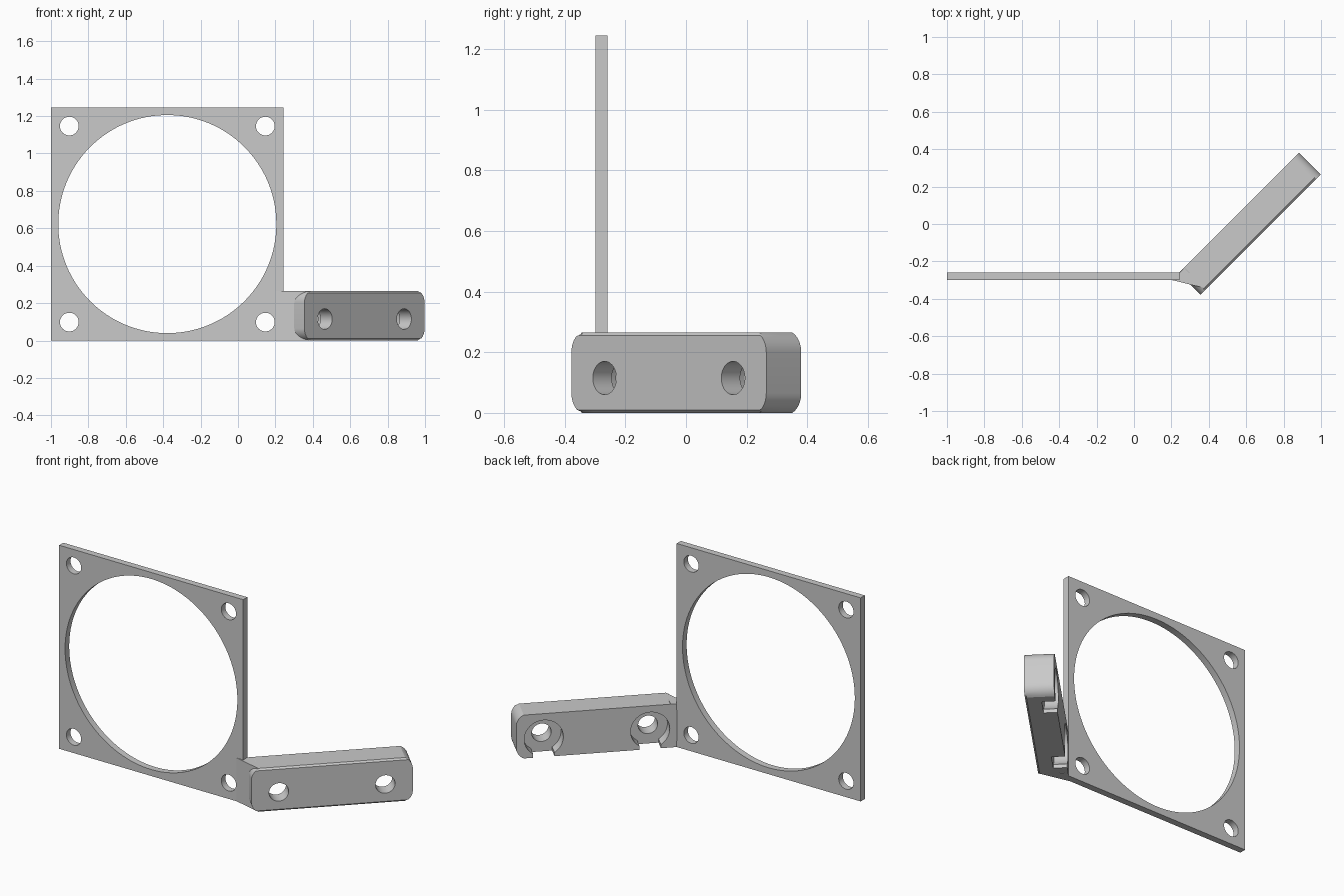
import bpy, bmesh
from math import sin, cos, acos, pi, radians
from mathutils import Matrix, Vector

cube = bpy.data.objects.get("Cube")
if cube:
    bpy.data.objects.remove(cube, do_unlink=True)

grey = bpy.data.materials.new("plain grey")
grey.use_nodes = True
grey.diffuse_color = (0.585, 0.585, 0.585, 1)
grey.node_tree.nodes["Principled BSDF"].inputs["Base Color"].default_value = grey.diffuse_color


def frame(a, b, c, origin):
    """Matrix that maps a profile (a, b) and its depth (c) into the world."""
    m = Matrix((a, b, c)).transposed().to_4x4()
    m.translation = Vector(origin)
    return m


def ring(cx, cy, r, n=48):
    return [(cx + r * cos(2 * pi * i / n), cy + r * sin(2 * pi * i / n)) for i in range(n)]


def add_loop(bm, points, depth):
    return [bm.verts.new((a, b, depth)) for a, b in points]


def cap(bm, loops, depth):
    """Fill a flat outline, leaving the further loops open as holes."""
    edges = []
    for points in loops:
        verts = add_loop(bm, points, depth)
        edges += [bm.edges.new((verts[i - 1], verts[i])) for i in range(len(verts))]
    bmesh.ops.triangle_fill(bm, use_beauty=True, edges=edges, normal=(0, 0, 1))


def wall(bm, points_a, depth_a, points_b, depth_b):
    """Join two matching outlines with a band of quads."""
    va, vb = add_loop(bm, points_a, depth_a), add_loop(bm, points_b, depth_b)
    for i in range(len(va)):
        bm.faces.new((va[i - 1], va[i], vb[i], vb[i - 1]))


def finish(bm, name, matrix):
    bmesh.ops.remove_doubles(bm, verts=bm.verts, dist=0.00001)
    bm.transform(matrix)
    bmesh.ops.recalc_face_normals(bm, faces=bm.faces)
    mesh = bpy.data.meshes.new(name)
    bm.to_mesh(mesh)
    bm.free()
    mesh.materials.append(grey)
    obj = bpy.data.objects.new(name, mesh)
    bpy.context.collection.objects.link(obj)
    bpy.ops.object.select_all(action="DESELECT")
    obj.select_set(True)
    bpy.context.view_layer.objects.active = obj
    bpy.ops.object.shade_smooth_by_angle(angle=radians(20))


def prism(name, loops, start, end, matrix):
    """Solid plate: the first loop is the outline, the rest are through holes."""
    bm = bmesh.new()
    cap(bm, loops, start)
    cap(bm, loops, end)
    for points in loops:
        wall(bm, points, start, points, end)
    finish(bm, name, matrix)


X, Y, Z = Vector((1, 0, 0)), Vector((0, 1, 0)), Vector((0, 0, 1))

# Square ring plate with a large opening and four corner holes
HALF = 0.6225
loops = [[(-HALF, -HALF), (HALF, -HALF), (HALF, HALF), (-HALF, HALF)], ring(0, 0, 0.583, 128)]
loops += [ring(sx * 0.524, sz * 0.524, 0.05) for sx in (-1, 1) for sz in (-1, 1)]
prism("ring_plate", loops, -0.299, -0.259, frame(X, Z, Y, (-0.378, 0, HALF)))

# Angled mounting arm: outline with rounded ends
LONG, THICK, TALL = 0.909, 0.163, 0.265
CHAMFER, POCKET = 0.01, 0.088
HOLE_Z, HOLE_R, POCKET_R, SLOT = 0.115, 0.055, 0.11, 0.06
R, STEPS = 0.071, 8
angles = [radians(66) * i / STEPS for i in range(STEPS + 1)]
bend = [(R - R * cos(t), R * sin(t) - R * sin(angles[-1])) for t in angles]
top = [(LONG - u, TALL + z) for u, z in bend] + [(u, TALL + z) for u, z in reversed(bend)]
bottom_left = [(u, -z) for u, z in bend]
bottom_right = [(LONG - u, -z) for u, z in reversed(bend)]

# Keyhole pockets that open through the bottom edge
centres = (0.155, LONG - 0.155)
spread = acos(SLOT / POCKET_R)
pockets, slots = [], []
for u in centres:
    arc = []
    for i in range(41):
        t = pi + spread - (pi + 2 * spread) * i / 40
        arc.append((u + POCKET_R * cos(t), HOLE_Z + POCKET_R * sin(t)))
    ends = [(u - SLOT, 0), (u + SLOT, 0)]
    slots += ends
    pockets.append([ends[0]] + arc + [ends[1]])

outline = top + bottom_left + slots + bottom_right
notched = top + bottom_left + pockets[0] + pockets[1] + bottom_right
front = [(u, min(max(z, CHAMFER), TALL - CHAMFER)) for u, z in outline]
screw_holes = [ring(u, HOLE_Z, HOLE_R) for u in centres]

bm = bmesh.new()
cap(bm, [front] + screw_holes, 0)
wall(bm, front, 0, outline, CHAMFER)
wall(bm, outline, CHAMFER, outline, POCKET)
wall(bm, notched, POCKET, notched, THICK)
cap(bm, [notched], THICK)
for hole, pocket in zip(screw_holes, pockets):
    wall(bm, hole, 0, hole, POCKET)
    cap(bm, [pocket, hole], POCKET)
along = Vector((1, 1, 0)).normalized()
back = Vector((-1, 1, 0)).normalized()
finish(bm, "mounting_arm", frame(along, Z, back, (0.355, -0.378, 0)))

# Web joining the plate to the arm
web = [(0.2, -0.299), (0.384, -0.344), (0.268, -0.235), (0.24, -0.263), (0.24, -0.259)]
prism("joining_web", [web], 0, TALL, frame(X, Y, Z, (0, 0, 0)))
